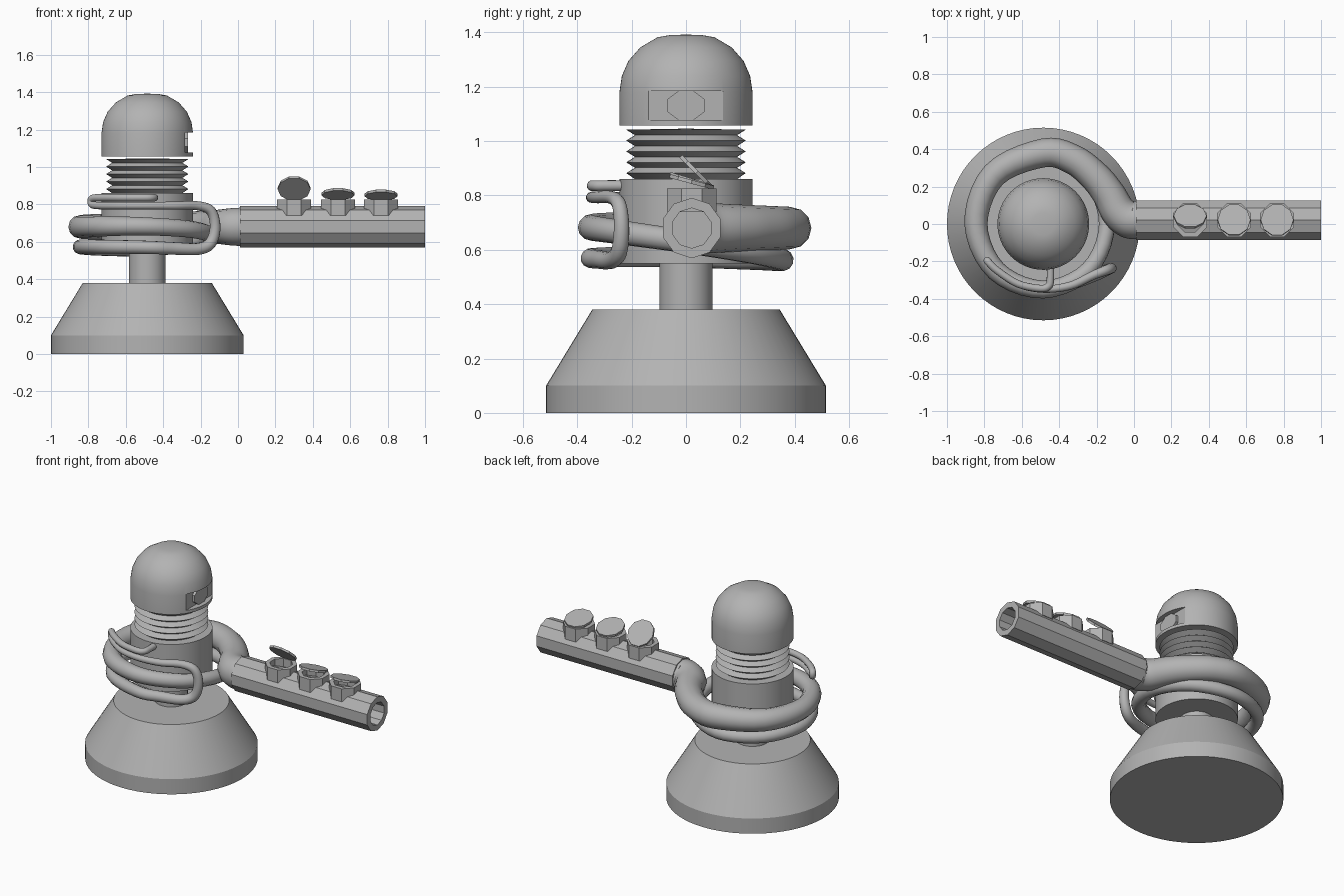
import bpy, bmesh, math
from mathutils import Vector, Matrix

if "Cube" in bpy.data.objects:
    bpy.data.objects.remove(bpy.data.objects["Cube"])

CX = -0.485          # tower axis
AY, AZ = 0.021, 0.68  # arm axis

grey = bpy.data.materials.new("plain grey")
grey.diffuse_color = (0.45, 0.45, 0.45, 1)
grey.use_nodes = True
grey.node_tree.nodes["Principled BSDF"].inputs["Base Color"].default_value = grey.diffuse_color


def finish(name, bm, angle=30):
    bmesh.ops.recalc_face_normals(bm, faces=bm.faces)
    me = bpy.data.meshes.new(name)
    bm.to_mesh(me)
    bm.free()
    ob = bpy.data.objects.new(name, me)
    bpy.context.collection.objects.link(ob)
    me.materials.append(grey)
    smooth(ob, angle)
    return ob


def smooth(ob, angle):
    bpy.ops.object.select_all(action='DESELECT')
    ob.select_set(True)
    bpy.context.view_layer.objects.active = ob
    bpy.ops.object.shade_smooth_by_angle(angle=math.radians(angle))


def lathe(name, profile, matrix, sides=64, turn=0.0, closed=False, angle=30):
    """Revolve (radius, height) points round local z."""
    bm = bmesh.new()
    rings = []
    for r, z in profile:
        if r == 0:
            rings.append([bm.verts.new((0, 0, z))] * sides)
        else:
            rings.append([bm.verts.new((r * math.cos(a), r * math.sin(a), z))
                          for a in (turn + 2 * math.pi * i / sides for i in range(sides))])
    pairs = list(zip(rings, rings[1:]))
    if closed:
        pairs.append((rings[-1], rings[0]))
    for a, b in pairs:
        for i in range(sides):
            j = (i + 1) % sides
            bm.faces.new(list(dict.fromkeys((a[i], a[j], b[j], b[i]))))
    bm.transform(matrix)
    return finish(name, bm, angle)


tower = Matrix.Translation((CX, 0, 0))

# base, post and body
lathe("base", [(0, 0), (0.515, 0), (0.515, 0.10), (0.345, 0.38), (0, 0.38)], tower)
lathe("post", [(0, 0.37), (0.098, 0.37), (0.098, 0.56), (0, 0.56)], tower, 32)
lathe("body", [(0, 0.55), (0.245, 0.55), (0.245, 0.86), (0, 0.86)], tower)

# bellows: zigzag profile
zig = [(0, 0.855), (0.18, 0.855)]
for i in range(5):
    zig += [(0.22, 0.882 + 0.04 * i), (0.188, 0.902 + 0.04 * i)]
zig[-1] = (0, 1.046)
lathe("bellows", zig, tower, angle=20)

# domed head with a window slot cut in its right side
head = lathe("head", [(0, 1.057), (0.245, 1.057), (0.245, 1.18), (0.236, 1.24), (0.212, 1.295),
                      (0.168, 1.345), (0.105, 1.382), (0.06, 1.39), (0, 1.392)], tower)
bm = bmesh.new()
bmesh.ops.create_cube(bm, size=1, matrix=Matrix.Translation((-0.183, -0.002, 1.131))
                      @ Matrix.Diagonal((0.2, 0.276, 0.108, 1)))
cutter = finish("slot_cutter", bm)
cutter.hide_render = True
mod = head.modifiers.new("slot", 'BOOLEAN')
mod.operation, mod.solver, mod.object = 'DIFFERENCE', 'EXACT', cutter
bpy.ops.object.select_all(action='DESELECT')
head.select_set(True)
bpy.context.view_layer.objects.active = head
bpy.ops.object.modifier_apply(modifier=mod.name)
bpy.data.objects.remove(cutter)
smooth(head, 30)

# lens in the slot
lathe("lens", [(0, 0), (0.076, 0), (0.076, 0.02), (0, 0.02)],
      Matrix.Translation((-0.286, 0, 1.131)) @ Matrix.Rotation(math.pi / 2, 4, 'Y')
      @ Matrix.Diagonal((0.75, 1, 1, 1)), 8, math.pi / 8)

# coiled hose: arm end, two tapering turns (angle, radius, z, thickness), thin tail
path = [(0.03, AY, AZ, 0.103), (-0.03, 0.025, AZ, 0.10), (-0.085, 0.07, AZ, 0.094),
        (-0.135, 0.16, AZ, 0.088)]
for deg, rad, z, r in [(42, 0.375, 0.68, 0.084), (65, 0.38, 0.68, 0.08), (90, 0.38, 0.68, 0.077),
                       (135, 0.372, 0.68, 0.069), (180, 0.36, 0.68, 0.062), (225, 0.355, 0.683, 0.055),
                       (270, 0.35, 0.682, 0.048), (315, 0.345, 0.665, 0.045), (360, 0.34, 0.63, 0.043),
                       (405, 0.345, 0.59, 0.042), (450, 0.355, 0.563, 0.041), (495, 0.36, 0.565, 0.04),
                       (540, 0.36, 0.573, 0.039), (585, 0.355, 0.574, 0.038), (630, 0.35, 0.57, 0.036),
                       (655, 0.352, 0.564, 0.034)]:
    a = math.radians(deg)
    path.append((CX + rad * math.cos(a), rad * math.sin(a), z, r))
path += [(-0.21, -0.275, 0.562, 0.032), (-0.145, -0.246, 0.595, 0.031), (-0.122, -0.237, 0.68, 0.029),
         (-0.145, -0.246, 0.765, 0.027), (-0.22, -0.275, 0.793, 0.024), (-0.34, -0.33, 0.793, 0.022),
         (-0.485, -0.348, 0.793, 0.02), (-0.62, -0.32, 0.793, 0.02), (-0.73, -0.25, 0.793, 0.02),
         (-0.777, -0.205, 0.798, 0.02), (-0.785, -0.195, 0.816, 0.02), (-0.777, -0.205, 0.832, 0.02),
         (-0.73, -0.25, 0.836, 0.02), (-0.62, -0.32, 0.836, 0.02), (-0.5, -0.345, 0.836, 0.02),
         (-0.455, -0.33, 0.836, 0.02), (-0.447, -0.29, 0.836, 0.02), (-0.447, -0.23, 0.836, 0.02)]
P = [Vector(p) for p in path]
P = [P[0] * 2 - P[1]] + P + [P[-1] * 2 - P[-2]]
fine = []
for p0, p1, p2, p3 in zip(P, P[1:], P[2:], P[3:]):
    for k in range(5):
        t = k / 5
        fine.append(0.5 * (2 * p1 + (p2 - p0) * t + (2 * p0 - 5 * p1 + 4 * p2 - p3) * t * t
                           + (3 * p1 - p0 - 3 * p2 + p3) * t ** 3))
fine.append(P[-2])
cu = bpy.data.curves.new("hose", 'CURVE')
cu.dimensions = '3D'
cu.bevel_depth = 1.0
cu.bevel_resolution = 4
cu.use_fill_caps = True
sp = cu.splines.new('POLY')
sp.points.add(len(fine) - 1)
for pt, v in zip(sp.points, fine):
    pt.co = (v[0], v[1], v[2], 1)
    pt.radius = v[3]
hose = bpy.data.objects.new("hose", cu)
bpy.context.collection.objects.link(hose)
cu.materials.append(grey)
bpy.ops.object.select_all(action='DESELECT')
hose.select_set(True)
bpy.context.view_layer.objects.active = hose
bpy.ops.object.convert(target='MESH')
smooth(bpy.context.view_layer.objects.active, 50)

# ten-sided hollow arm
lathe("arm", [(0, 0.01), (0.111, 0.01), (0.111, 1.0), (0.074, 1.0), (0.074, 0.05), (0, 0.05)],
      Matrix.Translation((0, AY, AZ)) @ Matrix.Rotation(math.pi / 2, 4, 'Y'), 10)

# three octagonal cups with tilted hinged lids
for i, (x, tilt, ly, lz) in enumerate([(0.30, 45, 0.04, 0.885), (0.535, 17, 0.021, 0.855),
                                       (0.765, 15, 0.021, 0.85)], 1):
    lathe(f"cup_{i}", [(0.098, 0.74), (0.098, 0.825), (0.07, 0.825), (0.07, 0.74)],
          Matrix.Translation((x, AY, 0)), 8, math.pi / 8, closed=True)
    lathe(f"lid_{i}", [(0, -0.007), (0.088, -0.007), (0.088, 0.007), (0, 0.007)],
          Matrix.Translation((x, ly, lz)) @ Matrix.Rotation(math.radians(-tilt), 4, 'X'), 10)
